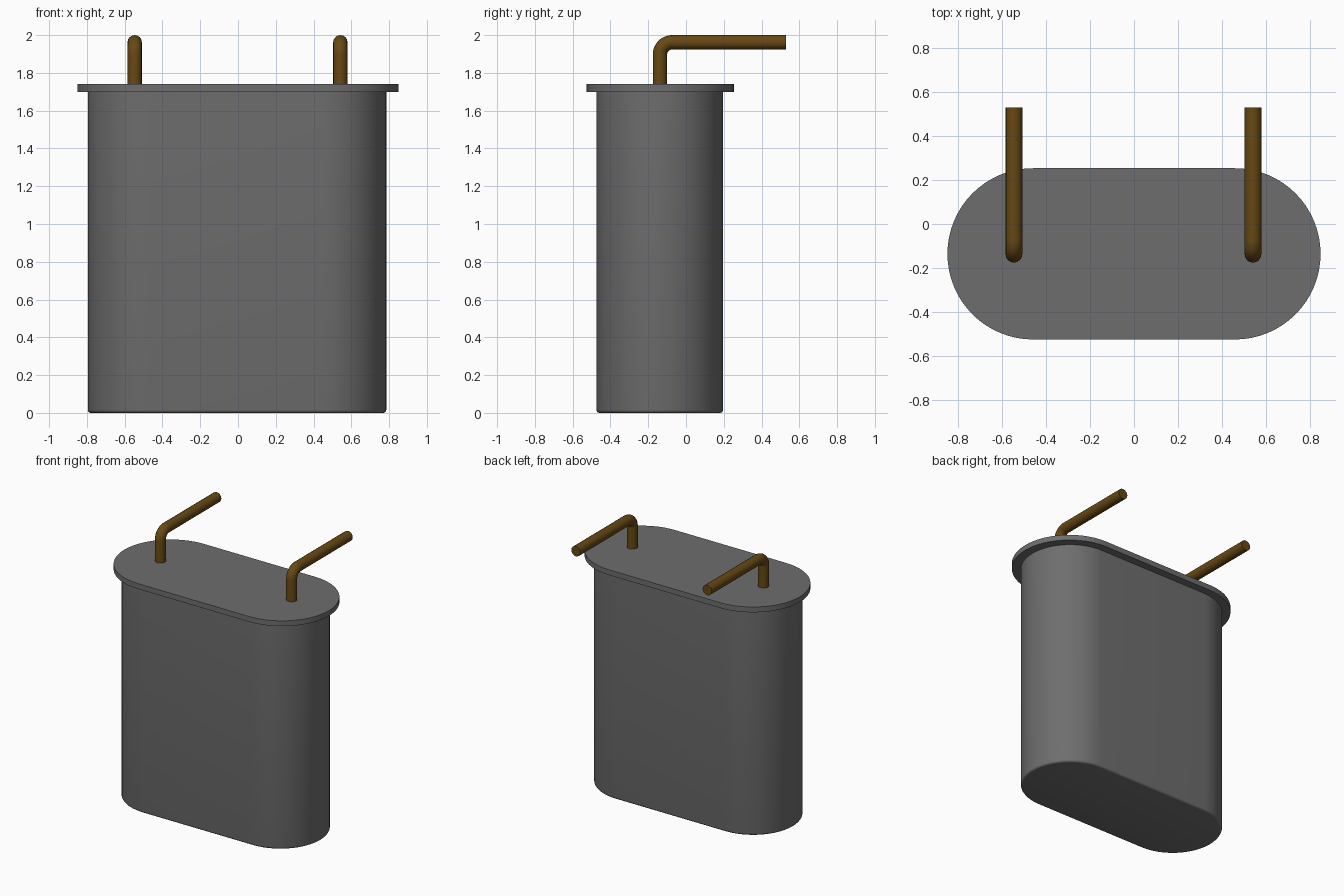
import bpy, bmesh
from math import sin, cos, pi, radians

cube = bpy.data.objects.get("Cube")
if cube:
    bpy.data.objects.remove(cube, do_unlink=True)


def material(name, rgb):
    m = bpy.data.materials.new(name)
    m.use_nodes = True
    m.diffuse_color = (*rgb, 1)
    m.node_tree.nodes["Principled BSDF"].inputs["Base Color"].default_value = (*rgb, 1)
    return m


grey = material("grey metal", (0.155, 0.155, 0.155))
bronze = material("dark bronze", (0.135, 0.066, 0.007))


def finish(name, mesh, mat):
    ob = bpy.data.objects.new(name, mesh)
    bpy.context.collection.objects.link(ob)
    mesh.materials.clear()
    mesh.materials.append(mat)
    bpy.ops.object.select_all(action='DESELECT')
    ob.select_set(True)
    bpy.context.view_layer.objects.active = ob
    bpy.ops.object.shade_smooth_by_angle(angle=radians(35))
    return ob


def stadium(name, cx, cy, half, radius, z0, z1, rounding=0.0, steps=32):
    """Upright slot-shaped solid with an optionally rounded bottom rim."""
    levels = [(0, z1)]
    for i in range(5 if rounding else 1):
        a = pi / 2 * i / 4
        levels.append((rounding * (1 - cos(a)), z0 + rounding * (1 - sin(a))))
    bm = bmesh.new()
    rings = []
    for inset, z in levels:
        ring = []
        for side, start in ((1, -pi / 2), (-1, pi / 2)):
            for i in range(steps + 1):
                a = start + pi * i / steps
                r = radius - inset
                ring.append(bm.verts.new((cx + side * half + r * cos(a), cy + r * sin(a), z)))
        rings.append(ring)
    bm.faces.new(rings[0])
    bm.faces.new(rings[-1][::-1])
    n = len(rings[0])
    for up, low in zip(rings, rings[1:]):
        for i in range(n):
            j = (i + 1) % n
            bm.faces.new((up[i], low[i], low[j], up[j]))
    bmesh.ops.recalc_face_normals(bm, faces=bm.faces[:])
    mesh = bpy.data.meshes.new(name)
    bm.to_mesh(mesh)
    bm.free()
    return finish(name, mesh, grey)


def bent_pin(name, x, y=-0.138, z=1.962, end=0.53, bend=0.065, radius=0.038):
    """Round wire rising from the lid and turning towards the back."""
    path = [(x, y, 1.72)]
    for i in range(13):
        a = pi / 2 * i / 12
        path.append((x, y + bend * (1 - cos(a)), z - bend * (1 - sin(a))))
    path.append((x, end, z))
    curve = bpy.data.curves.new(name + " path", 'CURVE')
    curve.dimensions = '3D'
    curve.bevel_depth = radius
    curve.bevel_resolution = 6
    curve.use_fill_caps = True
    spline = curve.splines.new('POLY')
    spline.points.add(len(path) - 1)
    for p, co in zip(spline.points, path):
        p.co = (*co, 1)
    helper = bpy.data.objects.new(name + " path", curve)
    bpy.context.collection.objects.link(helper)
    bpy.context.view_layer.update()
    graph = bpy.context.evaluated_depsgraph_get()
    mesh = bpy.data.meshes.new_from_object(helper.evaluated_get(graph))
    bpy.data.objects.remove(helper, do_unlink=True)
    return finish(name, mesh, bronze)


# Can and lid flange
stadium("can_body", -0.005, -0.139, 0.455, 0.335, 0.0, 1.71, rounding=0.016)
stadium("lid_flange", 0.0, -0.136, 0.46, 0.39, 1.70, 1.74)

# Terminal pins
bent_pin("right_pin", -0.547)
bent_pin("left_pin", 0.542)
